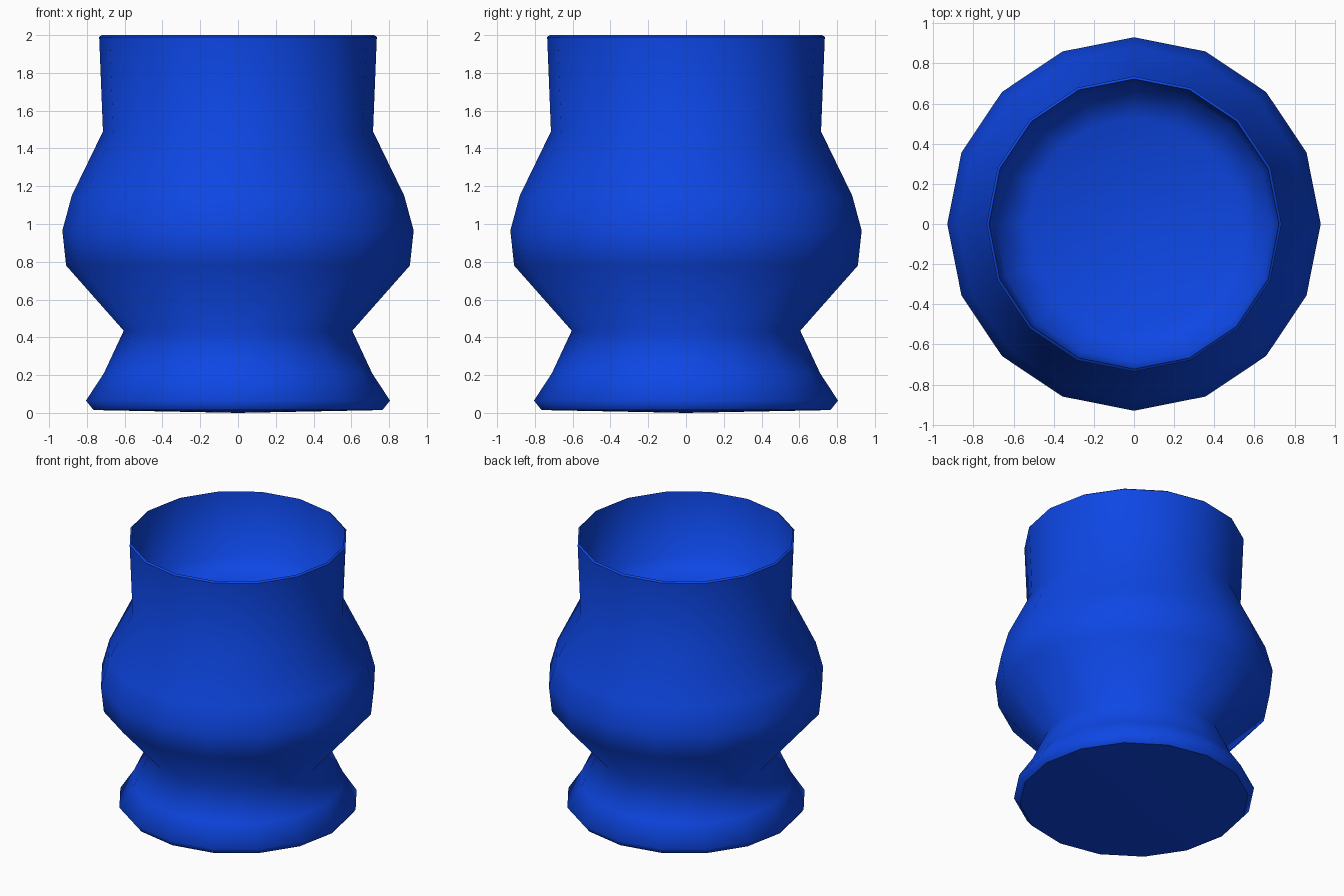
import bpy, bmesh, math

if "Cube" in bpy.data.objects:
    bpy.data.objects.remove(bpy.data.objects["Cube"], do_unlink=True)

SIDES = 16

blue = bpy.data.materials.new("deep_blue")
blue.use_nodes = True
colour = (0.004, 0.062, 0.78, 1)
blue.diffuse_color = colour
blue.node_tree.nodes["Principled BSDF"].inputs["Base Color"].default_value = colour


def lathe(name, profile, sharp_rings):
    """Spin (radius, height) points around z; radius 0 makes a pole."""
    bm = bmesh.new()
    rings = []
    for r, z in profile:
        count = SIDES if r > 0 else 1
        rings.append([bm.verts.new((r * math.cos(math.tau * i / SIDES),
                                    r * math.sin(math.tau * i / SIDES), z))
                      for i in range(count)])
    for low, high in zip(rings, rings[1:]):
        for i in range(SIDES):
            j = (i + 1) % SIDES
            if len(low) == 1:
                bm.faces.new((low[0], high[j], high[i]))
            elif len(high) == 1:
                bm.faces.new((low[i], low[j], high[0]))
            else:
                bm.faces.new((low[i], low[j], high[j], high[i]))
    for face in bm.faces:
        face.smooth = True
    # keep the foot and lip edges crisp
    for k in sharp_rings:
        for i in range(SIDES):
            bm.edges.get((rings[k][i], rings[k][(i + 1) % SIDES])).smooth = False
    bmesh.ops.recalc_face_normals(bm, faces=bm.faces)
    mesh = bpy.data.meshes.new(name)
    bm.to_mesh(mesh)
    bm.free()
    mesh.materials.append(blue)
    obj = bpy.data.objects.new(name, mesh)
    bpy.context.collection.objects.link(obj)
    return obj


# foot, waist, belly, neck, lip, then down the inside to the shallow bowl floor
foot = [(0, 0), (0.765, 0.015), (0.805, 0.065), (0.71, 0.21)]
belly = [(0.605, 0.435), (0.91, 0.78), (0.93, 0.965), (0.88, 1.15)]
neck = [(0.715, 1.49), (0.735, 1.99), (0.722, 2.0)]
inside = [(0.69, 1.53), (0.53, 1.45), (0, 1.43)]
lathe("vase", foot + belly + neck + inside, sharp_rings=(1, 9, 10))
